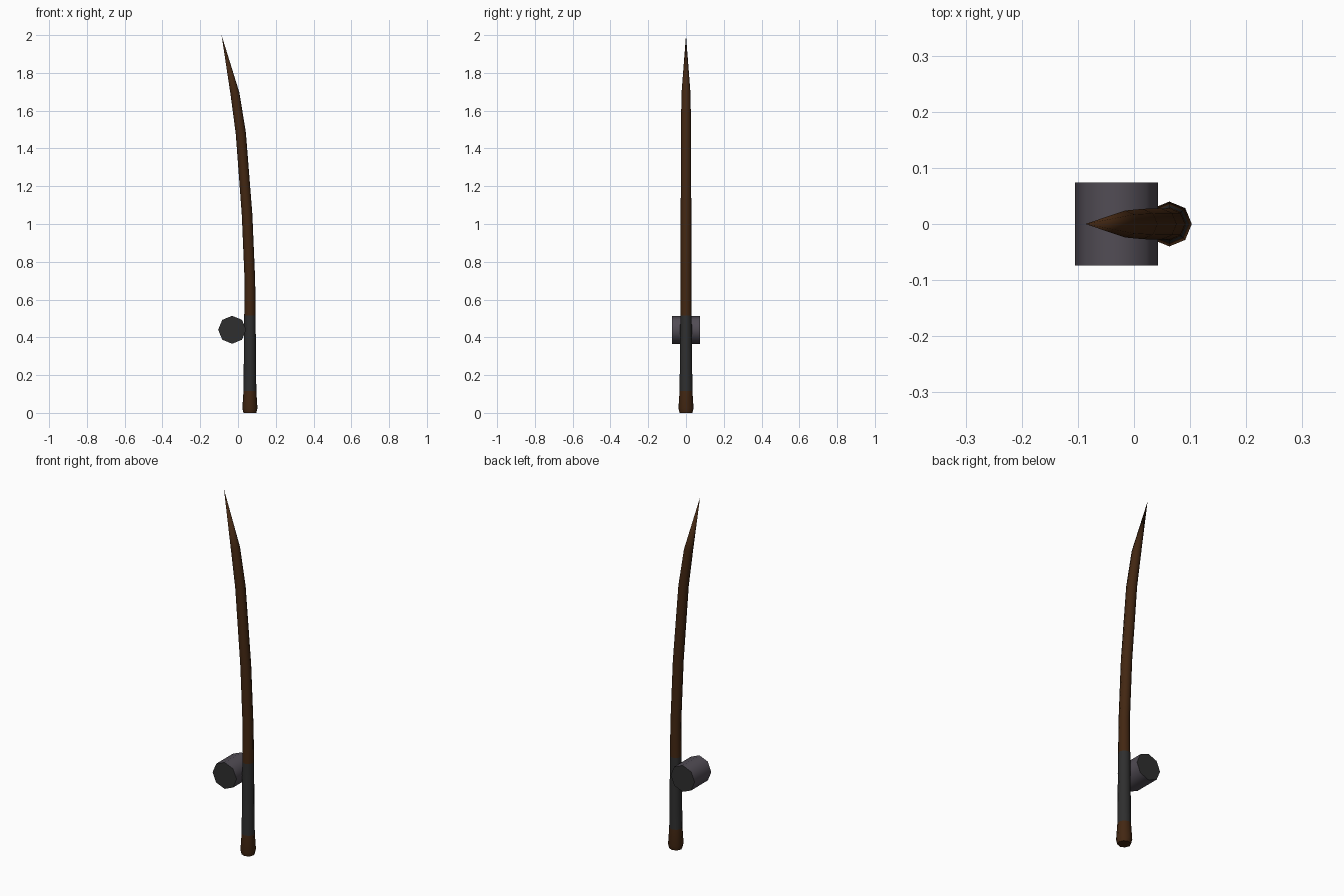
import bpy, bmesh, math
from mathutils import Vector

if "Cube" in bpy.data.objects:
    bpy.data.objects.remove(bpy.data.objects["Cube"])


def material(name, rgb):
    m = bpy.data.materials.new(name)
    m.diffuse_color = (*rgb, 1)
    m.use_nodes = True
    m.node_tree.nodes["Principled BSDF"].inputs["Base Color"].default_value = m.diffuse_color
    return m


BROWN = material("dark brown wood", (0.055, 0.020, 0.006))
BLACK = material("charcoal grip", (0.028, 0.028, 0.028))
GREY = material("purple grey metal", (0.083, 0.073, 0.090))


def finish(bm, name, mats, angle):
    bmesh.ops.recalc_face_normals(bm, faces=bm.faces)
    me = bpy.data.meshes.new(name)
    bm.to_mesh(me)
    bm.free()
    for m in mats:
        me.materials.append(m)
    ob = bpy.data.objects.new(name, me)
    bpy.context.collection.objects.link(ob)
    bpy.context.view_layer.objects.active = ob
    ob.select_set(True)
    bpy.ops.object.shade_smooth_by_angle(angle=math.radians(angle))
    ob.select_set(False)
    return ob


# Rod: eight-sided rings (x, z, radius, tilt in degrees) swept to a point
rings = [(0.063, 0.0, 0.034, 0), (0.063, 0.025, 0.040, 0), (0.063, 0.115, 0.034, 0),
         (0.063, 0.515, 0.030, 0), (0.063, 0.70, 0.028, 1), (0.048, 1.05, 0.028, 3),
         (0.015, 1.48, 0.027, 8), (-0.016, 1.69, 0.024, 13)]
bm = bmesh.new()
loops = []
for x, z, r, tilt in rings:
    t = math.radians(tilt)
    loop = []
    for i in range(8):
        a = i * math.pi / 4
        c = r * math.cos(a)
        loop.append(bm.verts.new((x + c * math.cos(t), r * math.sin(a), z + c * math.sin(t))))
    loops.append(loop)
bm.faces.new(loops[0])
for k, (lo, hi) in enumerate(zip(loops, loops[1:])):
    for i in range(8):
        j = (i + 1) % 8
        f = bm.faces.new((lo[i], lo[j], hi[j], hi[i]))
        f.material_index = 1 if k == 2 else 0      # grip band
tip = bm.verts.new((-0.087, 0, 2.0))
for i in range(8):
    bm.faces.new((loops[-1][i], loops[-1][(i + 1) % 8], tip))
finish(bm, "rod", [BROWN, BLACK], 50)

# Reel: eight-sided drum lying along y, with dark end caps
bm = bmesh.new()
ends = []
for y in (-0.074, 0.074):
    ends.append([bm.verts.new((-0.031 + 0.074 * math.cos(i * math.pi / 4), y,
                               0.44 + 0.074 * math.sin(i * math.pi / 4))) for i in range(8)])
for e in ends:
    bm.faces.new(e).material_index = 1
for i in range(8):
    j = (i + 1) % 8
    bm.faces.new((ends[0][i], ends[0][j], ends[1][j], ends[1][i]))
finish(bm, "reel", [GREY, BLACK], 50)
